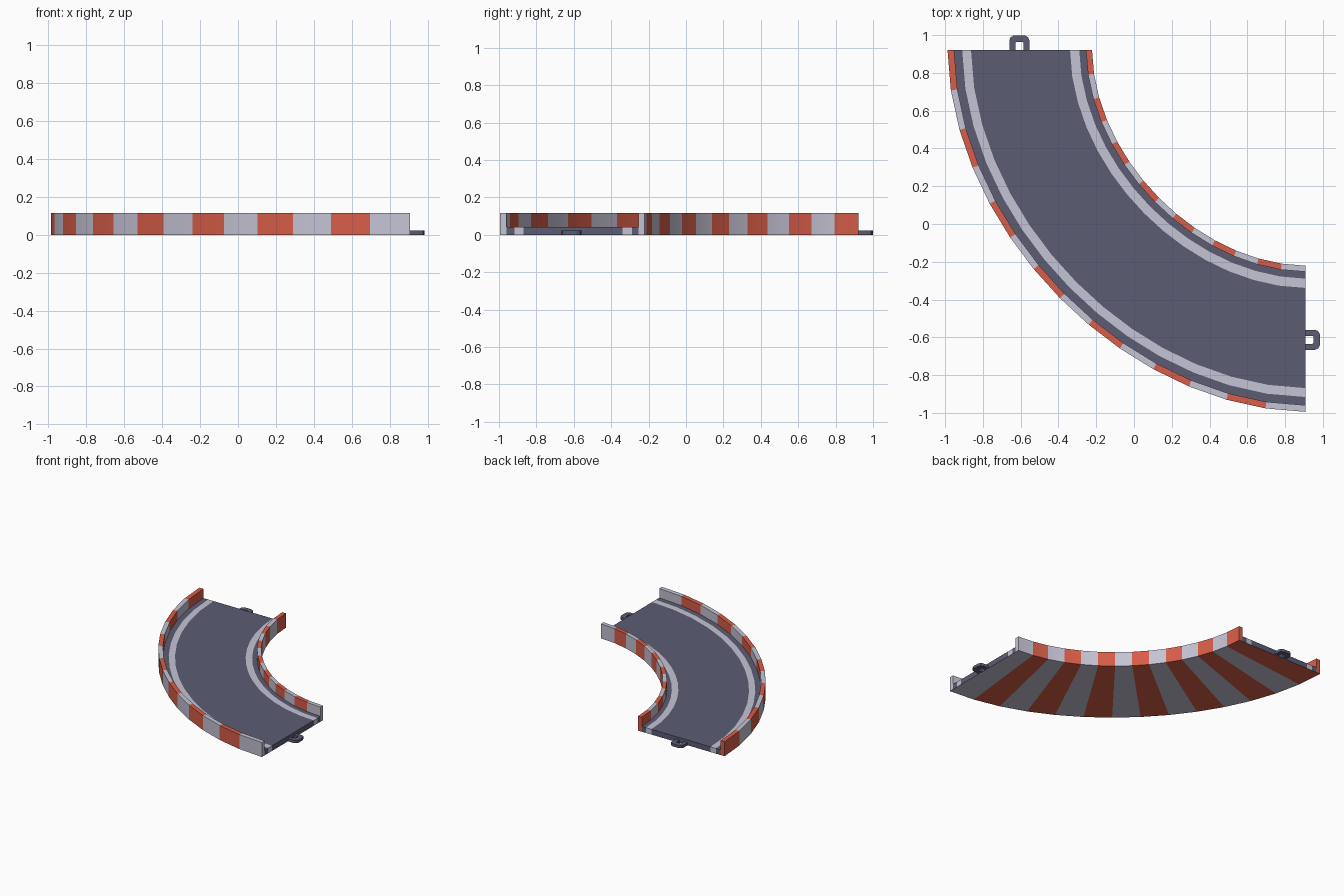
import bpy, bmesh, math

if "Cube" in bpy.data.objects:
    bpy.data.objects.remove(bpy.data.objects["Cube"])

def mat(name, c):
    m = bpy.data.materials.new(name)
    m.diffuse_color = (*c, 1)
    m.use_nodes = True
    m.node_tree.nodes["Principled BSDF"].inputs["Base Color"].default_value = m.diffuse_color
    return m

ROAD = mat("road_slate", (0.105, 0.11, 0.175))
WHITE = mat("pale_grey", (0.56, 0.55, 0.66))
RED = mat("stripe_red", (0.68, 0.11, 0.065))

CX, CY = 0.908, 0.922          # bend centre
N = 14                         # segments, one stripe each
ROAD_Z, WALL_Z = 0.042, 0.116
# band edges from the outer wall to the inner wall
R = [1.905, 1.87, 1.827, 1.78, 1.253, 1.204, 1.168, 1.136]

def point(r, i, z):
    t = math.pi / 2 * i / N
    k = r * (1 - 0.03 * abs(math.sin(2 * t)) ** 1.5)   # slightly flattened bend
    return (CX - 0.995 * k * math.cos(t), CY - 1.006 * k * math.sin(t), z)

def finish(name, bm, mats):
    bmesh.ops.recalc_face_normals(bm, faces=bm.faces[:])
    me = bpy.data.meshes.new(name)
    bm.to_mesh(me)
    bm.free()
    for m in mats:
        me.materials.append(m)
    ob = bpy.data.objects.new(name, me)
    bpy.context.collection.objects.link(ob)
    bpy.context.view_layer.objects.active = ob
    ob.select_set(True)
    bpy.ops.object.shade_smooth_by_angle(angle=math.radians(25))
    ob.select_set(False)

# Curved track: road, edge lines, striped walls and striped underside
bm = bmesh.new()
rings = []
for i in range(N + 1):
    low = [bm.verts.new(point(r, i, 0)) for r in R]
    mid = [None] + [bm.verts.new(point(r, i, ROAD_Z)) for r in R[1:-1]] + [None]
    top = {j: bm.verts.new(point(R[j], i, WALL_Z)) for j in (0, 1, 6, 7)}
    rings.append((low, mid, top))

def quad(a0, a1, b1, b0, m):
    bm.faces.new((a0, a1, b1, b0)).material_index = m

for i in range(N):
    (la, ma, ta), (lb, mb, tb) = rings[i], rings[i + 1]
    s = 2 if i % 2 == 0 else 1
    for j in range(7):                                   # underside
        quad(la[j], la[j + 1], lb[j + 1], lb[j], s)
    for j in range(1, 6):                                # road and lines
        quad(ma[j], ma[j + 1], mb[j + 1], mb[j], 1 if j in (2, 4) else 0)
    for j in (0, 6):                                     # wall tops
        quad(ta[j], ta[j + 1], tb[j + 1], tb[j], s)
    for j in (0, 7):                                     # outward wall sides
        quad(la[j], ta[j], tb[j], lb[j], s)
    for j in (1, 6):                                     # wall sides facing the road
        quad(ma[j], ta[j], tb[j], mb[j], s)
for (low, mid, top), s in ((rings[0], 2), (rings[-1], 1)):   # end faces
    bm.faces.new((low[0], top[0], top[1], mid[1], low[1])).material_index = s
    bm.faces.new((low[7], top[7], top[6], mid[6], low[6])).material_index = s
    for j in range(1, 6):
        quad(low[j], low[j + 1], mid[j + 1], mid[j], 1 if j in (2, 4) else 0)
finish("curved_track", bm, [ROAD, WHITE, RED])

# Connector loops: rounded U-shaped strips lying flat at each end
OUTER = [(-.053, -.01), (-.053, .05), (-.046, .067), (-.028, .077),
         (.028, .077), (.046, .067), (.053, .05), (.053, -.01)]
INNER = [(-.021, -.01), (-.021, .032), (-.021, .038), (-.017, .041),
         (.017, .041), (.021, .038), (.021, .032), (.021, -.01)]

def connector(name, place):
    bm = bmesh.new()
    rows = [[bm.verts.new((*place(u, v), z)) for u, v in path]
            for path, z in ((OUTER, 0), (OUTER, .022), (INNER, .022), (INNER, 0))]
    for a in range(4):
        p, q = rows[a], rows[(a + 1) % 4]
        for j in range(7):
            bm.faces.new((p[j], p[j + 1], q[j + 1], q[j]))
    for j in (0, 7):
        bm.faces.new([r[j] for r in rows])
    finish(name, bm, [ROAD])

connector("back_connector", lambda u, v: (-0.607 + u, CY + v))
connector("right_connector", lambda u, v: (CX + v, -0.613 + u))
